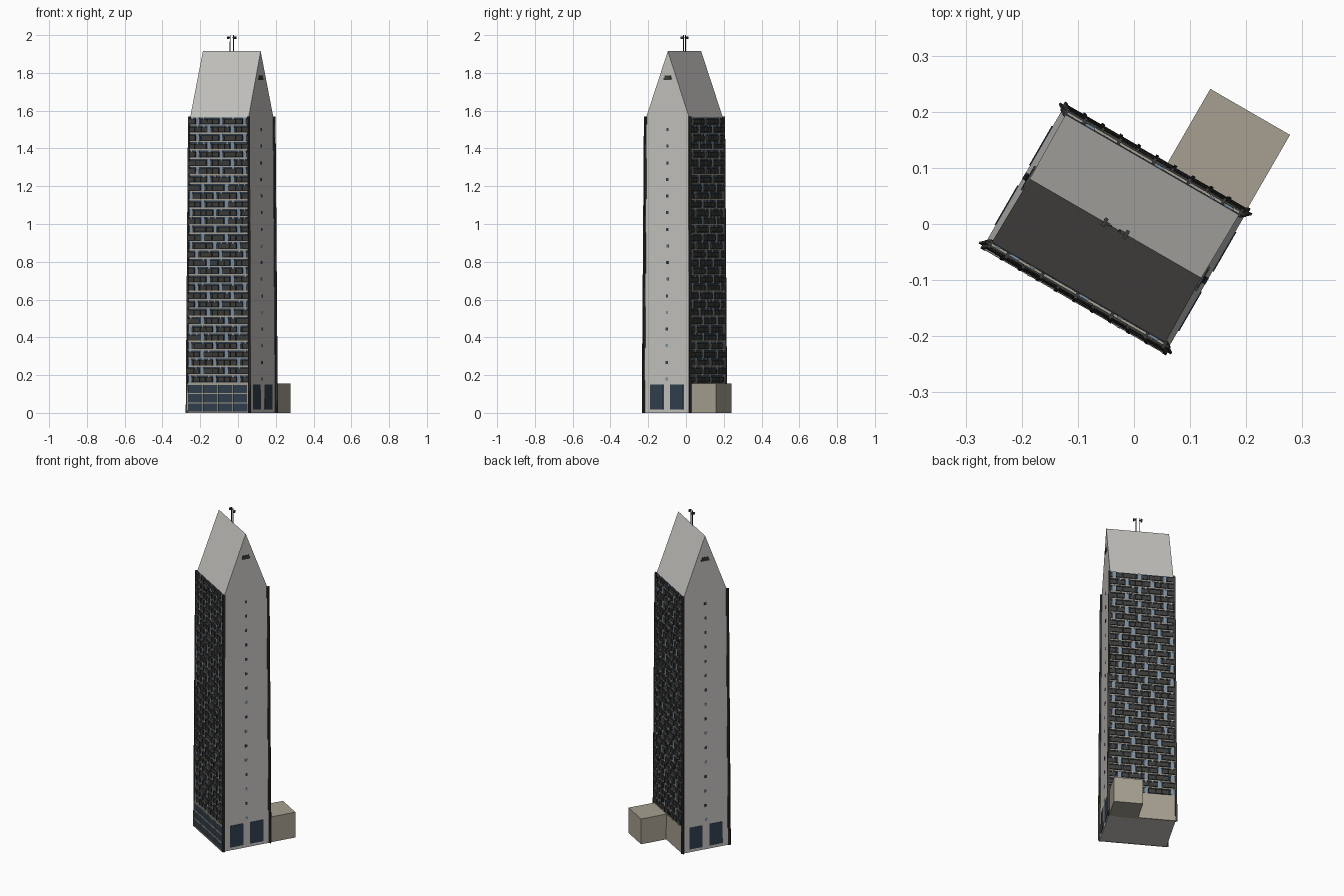
import bpy, random
from mathutils import Matrix, Vector
from math import radians

if "Cube" in bpy.data.objects:
    bpy.data.objects.remove(bpy.data.objects["Cube"])

random.seed(4)
PLACE = Matrix.Translation((-0.033, -0.008, 0)) @ Matrix.Rotation(radians(-30), 4, 'Z')
EAVE, RIDGE, BASE = 1.565, 1.915, 0.155
FLOORS, BAYS = 32, 10


def material(name, rgb):
    m = bpy.data.materials.new(name)
    m.diffuse_color = (*rgb, 1)
    m.use_nodes = True
    m.node_tree.nodes["Principled BSDF"].inputs["Base Color"].default_value = m.diffuse_color
    return m


WALL = material("pale_wall", (0.56, 0.55, 0.52))
BEIGE = material("beige_stone", (0.38, 0.35, 0.28))
DARK = material("dark_metal", (0.045, 0.045, 0.042))
GLASS = material("dark_glass", (0.03, 0.05, 0.075))
BLUE = material("light_glass", (0.20, 0.28, 0.36))


def finish(name, verts, faces, mat, taper=True):
    # tower narrows slightly with height, then is turned into position
    out = []
    for x, y, z in verts:
        s = 1 - 0.05 * z / EAVE if taper else 1
        out.append(PLACE @ Vector((x * s, y * s, z)))
    me = bpy.data.meshes.new(name)
    me.from_pydata(out, [], faces)
    me.materials.append(mat)
    ob = bpy.data.objects.new(name, me)
    bpy.context.collection.objects.link(ob)
    return ob


def boxes(name, items, mat, taper=True):
    # each item: (x0, x1, y0, y1, z0, z1)
    verts, faces = [], []
    for x0, x1, y0, y1, z0, z1 in items:
        n = len(verts)
        x0, x1 = sorted((x0, x1))
        y0, y1 = sorted((y0, y1))
        verts += [(x, y, z) for z in (z0, z1)
                  for x, y in ((x0, y0), (x1, y0), (x1, y1), (x0, y1))]
        faces += [[n + i for i in f] for f in
                  ((3, 2, 1, 0), (4, 5, 6, 7), (0, 1, 5, 4), (1, 2, 6, 5), (2, 3, 7, 6), (3, 0, 4, 7))]
    return finish(name, verts, faces, mat, taper)


# tower body with gabled roof: one pentagonal profile extruded along its length
HL, HW = 0.188, 0.138
profile = [(-HW, 0), (HW, 0), (HW, EAVE), (0, RIDGE), (-HW, EAVE)]
verts = [(x, y, z) for x in (-HL, HL) for y, z in profile]
faces = [(4, 3, 2, 1, 0), (5, 6, 7, 8, 9)] + [(i, (i + 1) % 5, (i + 1) % 5 + 5, i + 5) for i in range(5)]
finish("tower_body", verts, faces, WALL)

# facades on both long sides
slabs, rails, lights, glass, posts, fins = [], [], [], [], [], []
fh = (EAVE - BASE) / FLOORS
bw = 2 * HL / BAYS
for s in (-1, 1):
    glass.append((-HL + .002, HL - .002, s * (HW - .002), s * (HW + .002), BASE, EAVE))
    for f in range(FLOORS):
        z = BASE + f * fh
        slabs.append((-HL, HL, s * HW, s * (HW + .007), z, z + .007))
        shift = 2 * (f % 2) + (f // 8) % 2
        for b in range(BAYS):
            x = -HL + b * bw
            if (b + shift) % 4 == 0:
                # open bay with a tall light window
                lights.append((x + .004, x + bw * .62, s * HW, s * (HW + .006), z + .007, z + fh))
                rails.append((x + bw * .66, x + bw - .002, s * (HW + .006), s * (HW + .010), z + .008, z + .034))
            else:
                d = random.choice((0, .001))
                rails.append((x + .001, x + bw - .003, s * (HW + .006), s * (HW + .010 + d), z + .009, z + .036))
                if random.random() < .35:
                    lights.append((x + .010, x + .020, s * HW, s * (HW + .0045), z + .030, z + fh))
    # projecting fins between bays
    for b in range(1, BAYS):
        x = -HL + b * bw
        for f in range(b % 2, FLOORS, 2):
            z = BASE + f * fh
            posts.append((x - .003, x + .003, s * HW, s * (HW + .014), z + .009, z + .036))
    # corner fins
    for e in (-1, 1):
        fins.append((e * (HL - .002), e * (HL + .003), s * (HW - .004), s * (HW + .013), 0, EAVE + .003))
        fins.append((e * (HL - .002), e * (HL + .010), s * (HW + .003), s * (HW + .007), 0, EAVE + .003))
boxes("facade_glazing", glass, GLASS)
boxes("floor_slabs", slabs, BEIGE)
boxes("balcony_panels", rails, DARK)
boxes("light_windows", lights, BLUE)
boxes("facade_fins", posts, DARK)
boxes("corner_fins", fins, DARK)

# glazed lobby front with a 4 by 3 frame
yo = -(HW + .009)
boxes("lobby_glass", [(-HL, HL, -HW, yo, 0.003, BASE - .002)], GLASS)
frame = [(x - .003, x + .003, -HW, yo - .004, 0, BASE)
         for x in [-HL + .003 + i * (2 * HL - .006) / 4 for i in range(5)]]
frame += [(-HL, HL, -HW, yo - .003, z, z + .007) for z in (0, .049, .099, .148)]
boxes("lobby_frame", frame, BEIGE)

# rear plinth and annex
boxes("rear_plinth", [(-HL, HL, HW - .002, HW + .008, 0, BASE)], BEIGE)
boxes("annex", [(0.022, 0.186, HW - .005, 0.300, 0, BASE)], BEIGE, False)

# gable ends: door panels, small windows, vent
doors, dots, pale_dots, vents = [], [], [], []
for e in (-1, 1):
    for s in (-1, 1):
        doors.append((e * (HL - .002), e * (HL + .002), s * .021, s * .102, .018, .150))
    for i in range(16):
        z = .180 + i * .088
        (pale_dots if i % 4 in (0, 2) and i < 9 else dots).append(
            (e * (HL - .002), e * (HL + .0015), -.007, .007, z - .008, z + .008))
    vents.append((e * (HL - .004), e * (HL + .004), -.026, .026, 1.762, 1.772))
    vents.append((e * (HL - .004), e * (HL + .003), -.020, .020, 1.772, 1.785))
boxes("gable_doors", doors, GLASS)
boxes("gable_windows", dots, GLASS)
boxes("gable_pale_windows", pale_dots, BLUE)
boxes("gable_vents", vents, DARK)

# twin roof masts with short crossbars and dishes
masts = []
for e in (-1, 1):
    x = e * .010
    masts += [(x - .002, x + .002, -.002, .002, RIDGE - .01, 2.0),
              (x - .003, x + e * .016, -.003, .003, 1.984, 1.990),
              (x + e * .010, x + e * .017, -.009, .009, 1.980, 1.993)]
boxes("roof_masts", masts, DARK)
